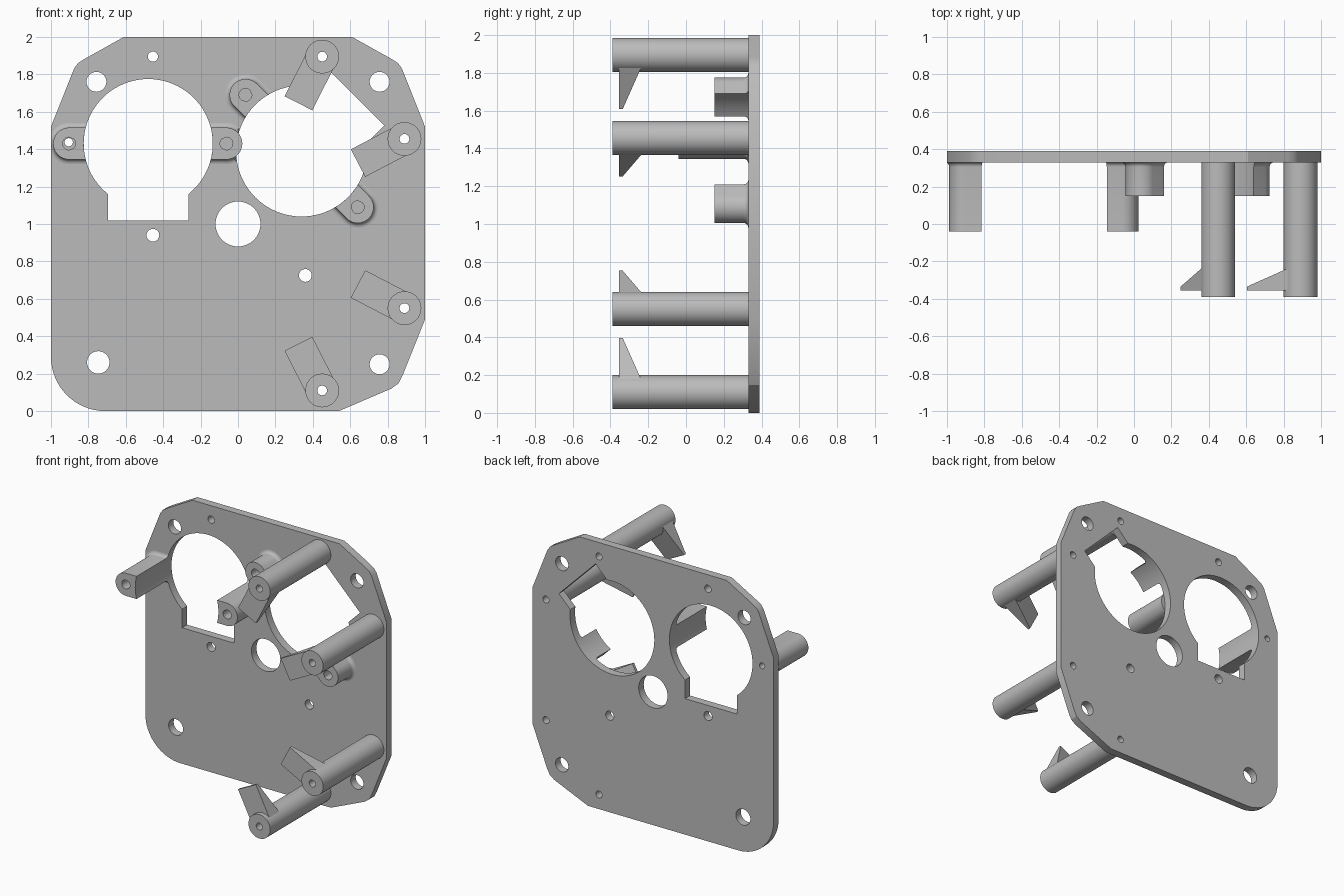
import bpy, bmesh, math
from mathutils import Vector

cube = bpy.data.objects.get("Cube")
if cube:
    bpy.data.objects.remove(cube)

grey = bpy.data.materials.new("plain_grey")
grey.use_nodes = True
grey.diffuse_color = (0.5, 0.5, 0.5, 1)
grey.node_tree.nodes["Principled BSDF"].inputs["Base Color"].default_value = (0.5, 0.5, 0.5, 1)

FRONT, BACK, TIP = 0.33, 0.39, -0.39   # plate faces and post tips along y


def arc(cx, cz, r, a0=0, a1=360, n=48):
    """Points on an arc; a full turn leaves out the repeated end."""
    count = n if a1 - a0 == 360 else n + 1
    return [(cx + r * math.cos(math.radians(a0 + (a1 - a0) * i / n)),
             cz + r * math.sin(math.radians(a0 + (a1 - a0) * i / n))) for i in range(count)]


def finish(name, mesh):
    ob = bpy.data.objects.new(name, mesh)
    bpy.context.collection.objects.link(ob)
    mesh.materials.clear()
    mesh.materials.append(grey)
    bpy.ops.object.select_all(action='DESELECT')
    ob.select_set(True)
    bpy.context.view_layer.objects.active = ob
    bpy.ops.object.shade_smooth_by_angle(angle=math.radians(25))
    return ob


def slab(name, loops, y0, y1):
    """Flat outline with holes (x, z), extruded from y0 to y1."""
    cu = bpy.data.curves.new(name, 'CURVE')
    cu.dimensions, cu.fill_mode = '2D', 'BOTH'
    cu.extrude = (y1 - y0) / 2
    for pts in loops:
        sp = cu.splines.new('POLY')
        sp.points.add(len(pts) - 1)
        for p, (x, z) in zip(sp.points, pts):
            p.co = (x, z, 0, 1)
        sp.use_cyclic_u = True
    tmp = bpy.data.objects.new(name + "_outline", cu)
    bpy.context.collection.objects.link(tmp)
    deps = bpy.context.evaluated_depsgraph_get()
    mesh = bpy.data.meshes.new_from_object(tmp.evaluated_get(deps))
    bpy.data.objects.remove(tmp)
    bm = bmesh.new()
    bm.from_mesh(mesh)
    for v in bm.verts:
        x, z, d = v.co
        v.co = (x, (y0 + y1) / 2 - d, z)
    bmesh.ops.remove_doubles(bm, verts=bm.verts, dist=1e-5)
    bmesh.ops.recalc_face_normals(bm, faces=bm.faces)
    bm.to_mesh(mesh)
    bm.free()
    return finish(name, mesh)


def keyed_opening(cx, cz, r, turn):
    """Round opening with a square slot on the side given by turn."""
    half, depth = 0.215, 0.41
    a = math.degrees(math.asin(half / r))
    pts = arc(cx, cz, r, turn + a, turn + 360 - a, 64)
    u = Vector((math.cos(math.radians(turn)), math.sin(math.radians(turn))))
    side = Vector((-u.y, u.x))
    c = Vector((cx, cz))
    return pts + [tuple(c + u * depth - side * half), tuple(c + u * depth + side * half)]


# Openings and posts
left_hole = (-0.48, 1.43, 0.345)
right_hole = (0.34, 1.39, 0.35)
posts = [(0.45, 1.895, -117), (0.89, 1.455, -152.5), (0.89, 0.55, 152.5), (0.45, 0.11, 117)]
round_holes = [(0, 1.0, 0.12), (-0.757, 1.76, 0.053), (0.757, 1.76, 0.053),
               (-0.747, 0.26, 0.06), (0.757, 0.25, 0.053), (-0.455, 1.895, 0.027),
               (-0.455, 0.94, 0.034), (0.36, 0.725, 0.034), (-0.905, 1.437, 0.022)]

# Mounting plate
top_right = [(1, 1.52), (0.877, 1.83), (0.856, 1.86), (0.82, 1.883), (0.61, 2)]
outline = ([(0.54, 0), (0.82, 0.12), (0.858, 0.148), (0.88, 0.19), (1, 0.49)]
           + top_right + [(-x, z) for x, z in reversed(top_right)]
           + arc(-0.71, 0.29, 0.29, 180, 270, 16))
loops = [outline, keyed_opening(*left_hole, 270), keyed_opening(*right_hole, 45)]
loops += [arc(*h) for h in round_holes]
loops += [arc(x, z, 0.026, n=24) for x, z, _ in posts]
slab("mounting_plate", loops, FRONT, BACK)

# Long hollow posts, each with a tapered arm pointing inwards
for i, (x, z, turn) in enumerate(posts, 1):
    slab(f"post_{i}", [arc(x, z, 0.09), arc(x, z, 0.026, n=24)], TIP, FRONT)
    u = Vector((math.cos(math.radians(turn)), 0, math.sin(math.radians(turn))))
    side = Vector((-u.z, 0, u.x))
    profile = [(0.03, -0.355), (0.28, -0.355), (0.28, -0.335), (0.03, -0.236)]
    bm = bmesh.new()
    ends = [[bm.verts.new(Vector((x, y, z)) + u * d + side * s) for d, y in profile]
            for s in (-0.083, 0.083)]
    for ring in ends:
        bm.faces.new(ring)
    for k in range(4):
        j = (k + 1) % 4
        bm.faces.new((ends[0][k], ends[0][j], ends[1][j], ends[1][k]))
    bmesh.ops.recalc_face_normals(bm, faces=bm.faces)
    mesh = bpy.data.meshes.new(f"post_arm_{i}")
    bm.to_mesh(mesh)
    bm.free()
    finish(f"post_arm_{i}", mesh)


def boss(name, x, z, hole, tip):
    """Screw boss: round outside, hollowed to the opening, flared at the plate."""
    centre, opening = Vector((x, z)), Vector(hole[:2])
    span = (opening - centre).length
    u = (opening - centre) / span
    side = Vector((-u.y, u.x))

    def u_shape(r):
        local = arc(0, 0, r, 90, 270, 32)
        for k in range(13):
            s = r * (k / 6 - 1)
            local.append((span - math.sqrt(hole[2] ** 2 - s * s), s))
        return [centre + u * a + side * b for a, b in local]

    base = u_shape(0.085)
    bore = [centre + (p - centre).normalized() * 0.034 for p in base]
    rings = [(bore, FRONT), (bore, tip), (base, tip)]
    flare = 0.025
    for k in range(6):
        a = math.radians(18 * k)
        pts = u_shape(0.085 + flare * (1 - math.cos(a)))
        # Keep the flare on the plate
        for n, p in enumerate(pts):
            p.x = max(p.x, -1)
            if (p - Vector(right_hole[:2])).length < right_hole[2] - 0.001:
                pts[n] = base[n]
        rings.append((pts, FRONT - flare * (1 - math.sin(a))))
    bm = bmesh.new()
    vr = [[bm.verts.new((p.x, y, p.y)) for p in pts] for pts, y in rings]
    for r0, r1 in zip(vr, vr[1:] + vr[:1]):
        for k in range(len(r0)):
            j = (k + 1) % len(r0)
            bm.faces.new((r0[k], r0[j], r1[j], r1[k]))
    bmesh.ops.remove_doubles(bm, verts=bm.verts, dist=1e-5)
    bmesh.ops.recalc_face_normals(bm, faces=bm.faces)
    mesh = bpy.data.meshes.new(name)
    bm.to_mesh(mesh)
    bm.free()
    finish(name, mesh)


# Screw bosses beside the two openings
boss("right_opening_outer_boss", -0.903, 1.43, left_hole, -0.04)
boss("right_opening_inner_boss", -0.062, 1.43, left_hole, -0.04)
boss("left_opening_upper_boss", 0.04, 1.69, right_hole, 0.15)
boss("left_opening_lower_boss", 0.64, 1.09, right_hole, 0.15)
